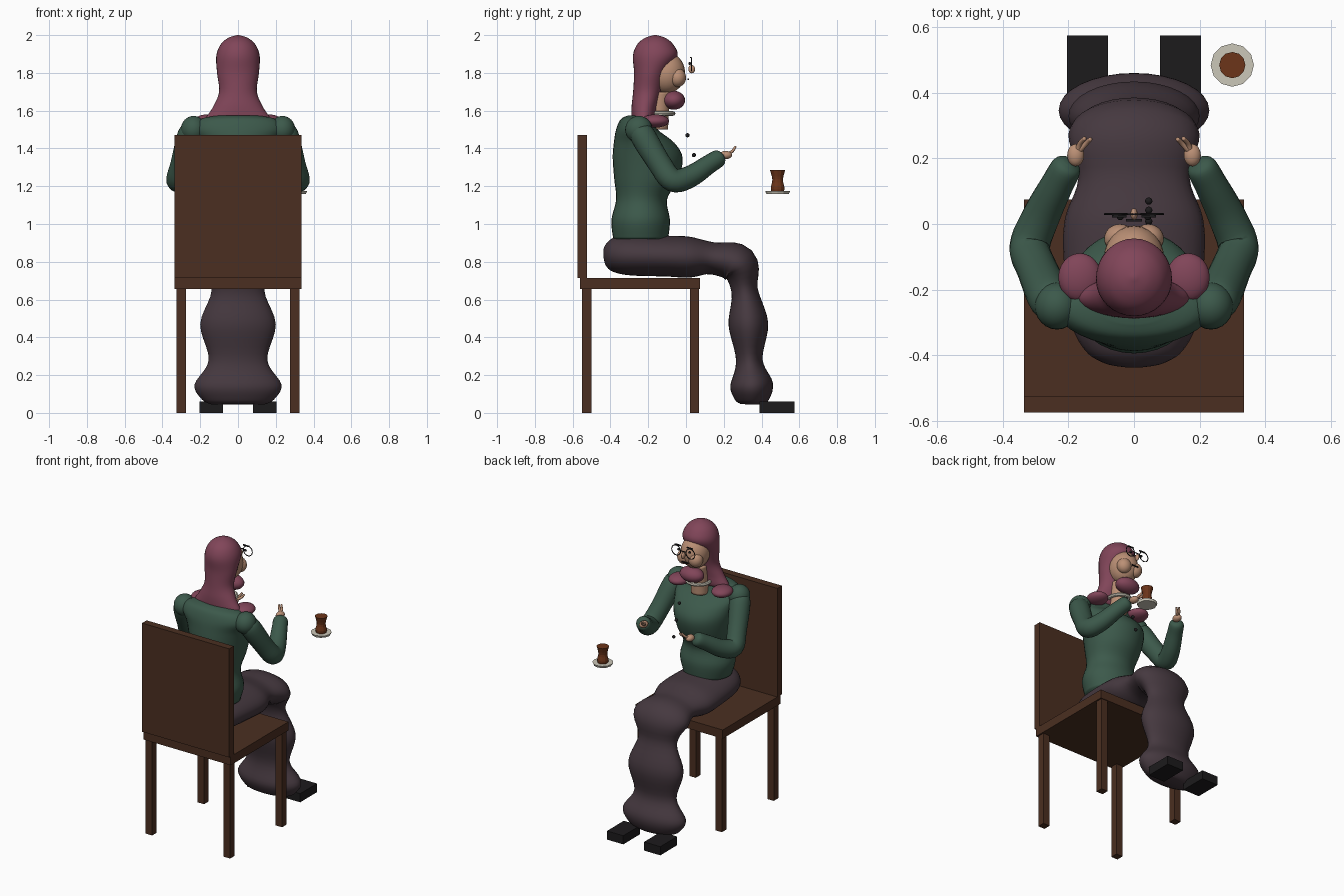
import bpy, bmesh, math
from mathutils import Vector

if "Cube" in bpy.data.objects:
    bpy.data.objects.remove(bpy.data.objects["Cube"])


def material(name, r, g, b):
    m = bpy.data.materials.new(name)
    m.diffuse_color = (r, g, b, 1)
    m.use_nodes = True
    m.node_tree.nodes["Principled BSDF"].inputs["Base Color"].default_value = m.diffuse_color
    return m


WOOD = material("dark_wood", .07, .028, .015)
SCARF = material("plum_cloth", .22, .06, .10)
GREEN = material("green_cloth", .045, .10, .07)
TROUSER = material("grey_cloth", .06, .04, .05)
SKIN = material("skin", .50, .28, .18)
BLACK = material("black", .012, .011, .012)
TEA = material("tea", .15, .035, .01)
CREAM = material("cream", .60, .57, .48)


def finish(name, bm, mat, smooth=True):
    bmesh.ops.recalc_face_normals(bm, faces=bm.faces)
    me = bpy.data.meshes.new(name)
    bm.to_mesh(me)
    bm.free()
    for p in me.polygons:
        p.use_smooth = smooth
    me.materials.append(mat)
    ob = bpy.data.objects.new(name, me)
    bpy.context.collection.objects.link(ob)
    return ob


def box(name, x, y, z, mat):
    bm = bmesh.new()
    bmesh.ops.create_cube(bm, size=1)
    for v in bm.verts:
        v.co = [(r[0] + r[1]) / 2 + c * (r[1] - r[0]) for c, r in zip(v.co, (x, y, z))]
    return finish(name, bm, mat, False)


def ball(name, centre, radii, mat):
    bm = bmesh.new()
    bmesh.ops.create_uvsphere(bm, u_segments=24, v_segments=16, radius=1)
    for v in bm.verts:
        v.co = [c + p * r for c, p, r in zip(centre, v.co, radii)]
    return finish(name, bm, mat)


def spline(a, b, c, d, t):
    return .5 * (2 * b + (c - a) * t + (2 * a - 5 * b + 4 * c - d) * t * t
                 + (3 * b - a - 3 * c + d) * t ** 3)


def loft(name, rows, mat, flat=False, sides=32, steps=5, smooth=True):
    """Elliptical sections (x, y, z, side radius, depth radius) skinned along a spline."""
    n = len(rows)
    pts = []
    for i in range(n - 1):
        q = [rows[min(max(i + k, 0), n - 1)] for k in (-1, 0, 1, 2)]
        for s in range(steps):
            pts.append([spline(*c, s / steps) for c in zip(*q)])
    pts.append(list(rows[-1]))
    bm = bmesh.new()
    rings = []
    for i, p in enumerate(pts):
        a, b = pts[max(i - 1, 0)], pts[min(i + 1, len(pts) - 1)]
        t = Vector((0, 0, 1)) if flat else (Vector(b[:3]) - Vector(a[:3])).normalized()
        u = Vector((1, 0, 0))
        u = (u - t * u.dot(t)).normalized()
        w = t.cross(u)
        rings.append([bm.verts.new(Vector(p[:3]) + u * p[3] * math.cos(k * math.tau / sides)
                                   + w * p[4] * math.sin(k * math.tau / sides))
                      for k in range(sides)])
    for r, s in zip(rings, rings[1:]):
        for k in range(sides):
            j = (k + 1) % sides
            bm.faces.new((r[k], r[j], s[j], s[k]))
    bm.faces.new(rings[0])
    bm.faces.new(rings[-1])
    return finish(name, bm, mat, smooth)


def torus(name, loc, major, minor, mat, rot=(0, 0, 0)):
    bpy.ops.mesh.primitive_torus_add(location=loc, rotation=rot, major_radius=major,
                                     minor_radius=minor, major_segments=24, minor_segments=8)
    ob = bpy.context.object
    ob.name = name
    ob.data.materials.append(mat)
    bpy.ops.object.shade_smooth_by_angle()


# chair
box("seat", (-.335, .335), (-.56, .075), (.655, .715), WOOD)
box("chair_back", (-.335, .335), (-.575, -.525), (.715, 1.47), WOOD)
for side, x in (("left", -.30), ("right", .30)):
    for end, y in (("back", -.525), ("front", .045)):
        box(f"{end}_{side}_leg", (x - .025, x + .025), (y - .025, y + .025), (0, .655), WOOD)

# trousers: thighs, knees and shins in one bulging sweep
loft("trousers", [(0, y, z, a, b) for y, z, a, b in (
    (-.437, .84, .03, .02), (-.425, .84, .09, .055), (-.385, .838, .15, .09),
    (-.29, .835, .195, .107), (-.10, .83, .215, .108), (.02, .824, .21, .108),
    (.14, .818, .17, .085), (.275, .785, .20, .105), (.31, .65, .14, .07),
    (.33, .47, .20, .105), (.335, .28, .155, .07), (.347, .15, .23, .113),
    (.35, .07, .19, .09), (.35, .045, .14, .06))], TROUSER)

# jumper body
loft("torso", [(0, y, z, a, b) for y, z, a, b in (
    (-.24, .92, .16, .145), (-.24, 1.02, .185, .155), (-.235, 1.13, .16, .135),
    (-.21, 1.24, .18, .17), (-.203, 1.35, .20, .185), (-.222, 1.43, .215, .16),
    (-.26, 1.50, .235, .11), (-.26, 1.555, .20, .085), (-.255, 1.575, .10, .05))],
    GREEN, flat=True)

# paired parts
for side, s in (("left", -1), ("right", 1)):
    box(f"{side}_shoe", (s * .1425 - .0625, s * .1425 + .0625), (.39, .575), (0, .06), BLACK)
    ball(f"{side}_shoulder", (s * .235, -.25, 1.50), (.068, .072, .072), GREEN)
    loft(f"{side}_sleeve", [(s * x, y, z, r, r) for x, y, z, r in (
        (.245, -.25, 1.52, .04), (.255, -.23, 1.47, .066), (.295, -.14, 1.32, .062),
        (.318, -.07, 1.232, .062), (.285, .02, 1.25, .058), (.235, .12, 1.315, .05),
        (.205, .175, 1.35, .045), (.196, .19, 1.36, .02))], GREEN, sides=20)
    ball(f"{side}_palm", (s * .178, .21, 1.365), (.026, .034, .022), SKIN)
    for k, tip in enumerate(((.132, .26, 1.405), (.150, .262, 1.41))):
        loft(f"{side}_finger_{k + 1}", [(s * .172, .22, 1.37, .010, .010),
             (s * (tip[0] + .015), .245, 1.385, .008, .008),
             (s * tip[0], tip[1], tip[2], .006, .006)], SKIN, sides=10)
    ball(f"{side}_scarf_fold", (s * .165, -.163, 1.545), (.066, .074, .035), SCARF)
    ball(f"{side}_cheek", (s * .043, -.045, 1.775), (.048, .045, .05), SKIN)
    torus(f"{side}_lens_rim", (s * .055, .03, 1.845), .034, .003, BLACK, (math.pi / 2, 0, 0))
    ball(f"{side}_eye", (s * .042, .02, 1.85), (.010, .008, .008), BLACK)
    box(f"{side}_eyebrow", (s * .045 - .022, s * .045 + .022), (.02, .028), (1.878, 1.885), BLACK)

# head, neck and face details
ball("face", (0, -.105, 1.80), (.092, .10, .11), SKIN)
loft("neck", [(0, -.15, 1.50, .055, .055), (0, -.15, 1.60, .055, .06),
              (0, -.14, 1.70, .055, .06)], SKIN, flat=True)
ball("nose", (0, .03, 1.82), (.011, .018, .022), SKIN)
box("glasses_bridge", (-.021, .021), (.028, .032), (1.847, 1.852), BLACK)
box("mouth", (-.025, .025), (.008, .016), (1.763, 1.769), BLACK)

# head scarf
loft("hood", [(0, y, z, a, b) for y, z, a, b in (
    (-.235, 1.535, .13, .03), (-.225, 1.555, .17, .06), (-.22, 1.62, .132, .068),
    (-.205, 1.70, .10, .075), (-.187, 1.80, .111, .088), (-.163, 1.89, .115, .118),
    (-.163, 1.95, .092, .096), (-.163, 1.985, .052, .054), (-.163, 2.0, .006, .006))],
    SCARF, flat=True)
ball("chin_scarf", (0, -.065, 1.655), (.085, .06, .05), SCARF)
torus("collar", (0, -.14, 1.585), .072, .012, CREAM)

# jumper buttons
for k, (y, z) in enumerate(((.008, 1.47), (.042, 1.365), (.07, 1.26))):
    ball(f"button_{k + 1}", (.045, y, z), (.011, .011, .011), BLACK)

# tea glass on its saucer
loft("saucer", [(.30, .485, 1.16, .06, .06), (.30, .485, 1.175, .066, .066)],
     CREAM, flat=True, sides=12, steps=1, smooth=False)
loft("tea_glass", [(.30, .485, z, r, r) for z, r in (
    (1.175, .034), (1.195, .036), (1.235, .028), (1.285, .040))],
    TEA, flat=True, sides=12, steps=3, smooth=False)
